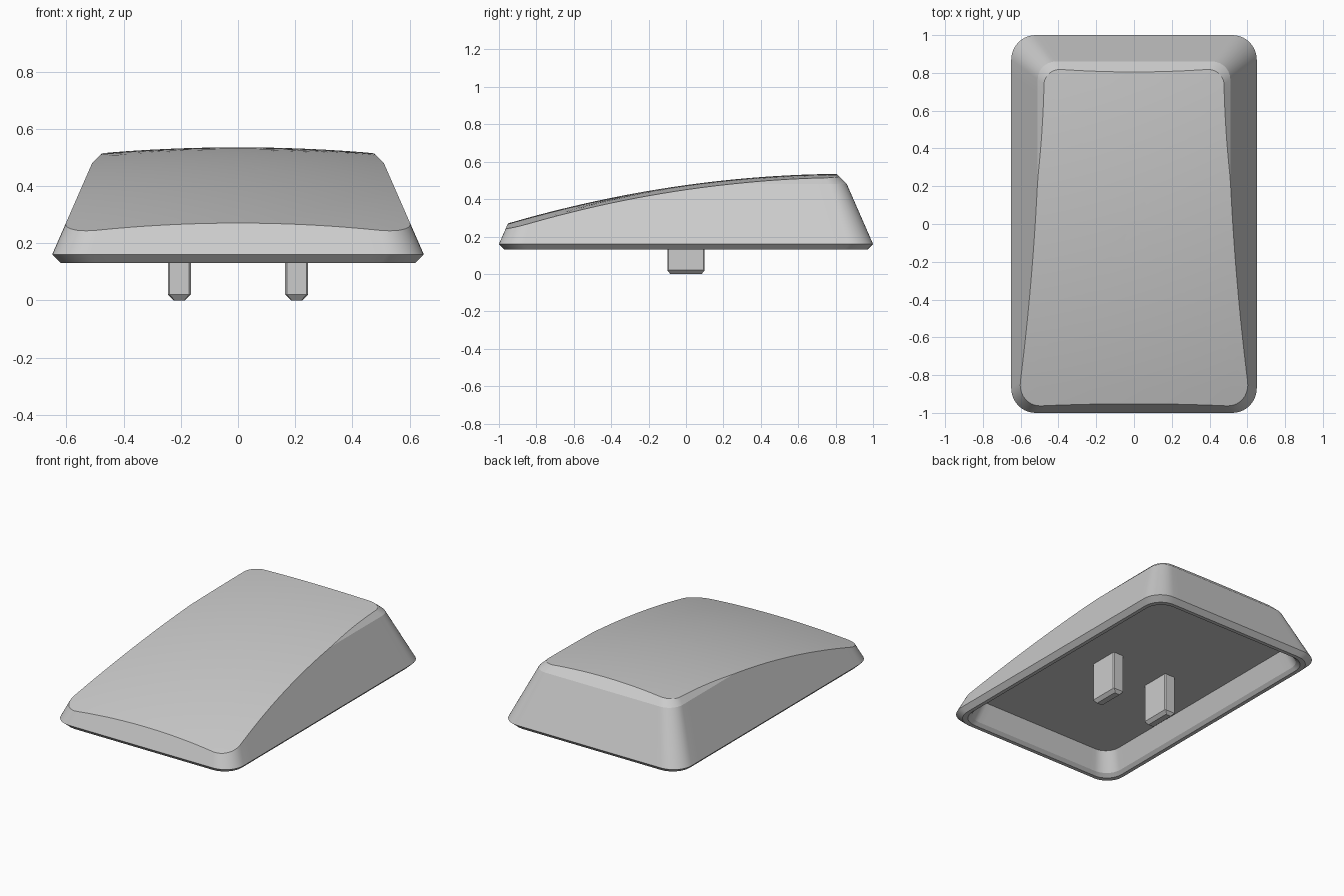
import bpy
import bmesh
import math
from mathutils import Vector

cube = bpy.data.objects.get("Cube")
if cube:
    bpy.data.objects.remove(cube, do_unlink=True)

HALF_X, HALF_Y, RADIUS = 0.65, 1.0, 0.13
RIM_Z, SHOULDER_Z, CEILING_Z = 0.16, 0.48, 0.273

plastic = bpy.data.materials.new("grey plastic")
plastic.use_nodes = True
GREY = (0.6, 0.6, 0.6, 1)
plastic.diffuse_color = GREY
plastic.node_tree.nodes["Principled BSDF"].inputs["Base Color"].default_value = GREY


def finish(name, bm, angle):
    bmesh.ops.recalc_face_normals(bm, faces=bm.faces)
    mesh = bpy.data.meshes.new(name)
    bm.to_mesh(mesh)
    bm.free()
    obj = bpy.data.objects.new(name, mesh)
    bpy.context.collection.objects.link(obj)
    mesh.materials.append(plastic)
    bpy.ops.object.select_all(action='DESELECT')
    obj.select_set(True)
    bpy.context.view_layer.objects.active = obj
    bpy.ops.object.shade_smooth_by_angle(angle=math.radians(angle))
    return obj


def outline(inset, corner_steps=10, edge_steps=24):
    """Rounded rectangle, shrunk by inset, with evenly divided straight sides."""
    r = RADIUS - 0.25 * inset
    cx, cy = HALF_X - inset - r, HALF_Y - inset - r
    corners = [(cx, cy), (-cx, cy), (-cx, -cy), (cx, -cy)]
    points = []
    for i, (x, y) in enumerate(corners):
        for s in range(corner_steps + 1):
            a = math.pi / 2 * (i + s / corner_steps)
            points.append(Vector((x + r * math.cos(a), y + r * math.sin(a))))
        nx, ny = corners[(i + 1) % 4]
        end = Vector((nx + r * math.cos(a), ny + r * math.sin(a)))
        start = points[-1]
        points += [start.lerp(end, s / edge_steps) for s in range(1, edge_steps)]
    return points


def top_height(p):
    """Convex top, rising to the back and falling to both sides."""
    return 0.475 + 0.139 * p.y - 0.08 * p.y ** 2 - 0.09 * p.x ** 2


def wall_inset(z):
    """Sloping wall with a chamfered shoulder."""
    return 0.4375 * (min(z, SHOULDER_Z) - RIM_Z) + max(0, z - SHOULDER_Z)


def flat_ring(inset, z):
    return [(p.x, p.y, z) for p in outline(inset)]


# Edge where the sloping walls meet the curved top
count = len(outline(0))
shoulder, edge = [], []
for i in range(count):
    z = 0.4
    for _ in range(10):
        p = outline(wall_inset(z))[i]
        z = top_height(p)
    edge.append((p.x, p.y, z))
    low = min(z, SHOULDER_Z)
    q = outline(wall_inset(low))[i]
    shoulder.append((q.x, q.y, low))

# Hollow shell: ceiling, inner wall, rim, outer wall, then the top
rings = [flat_ring(0.12, CEILING_Z), flat_ring(0.075, 0.15),
         flat_ring(0.055, 0.13), flat_ring(0.03, 0.13),
         flat_ring(0, RIM_Z), shoulder, edge]
TOP_RINGS = 12
for k in range(1, TOP_RINGS):
    f = 1 - k / TOP_RINGS
    ring = [Vector((x * f, y * f)) for x, y, _ in edge]
    rings.append([(p.x, p.y, top_height(p)) for p in ring])

bm = bmesh.new()
loops = [[bm.verts.new(co) for co in ring] for ring in rings]
bm.faces.new(loops[0])
for a, b in zip(loops, loops[1:]):
    for i in range(count):
        j = (i + 1) % count
        bm.faces.new((a[i], a[j], b[j], b[i]))
middle = bm.verts.new((0, 0, top_height(Vector((0, 0)))))
for i in range(count):
    bm.faces.new((loops[-1][i], loops[-1][(i + 1) % count], middle))
bmesh.ops.remove_doubles(bm, verts=bm.verts, dist=0.0001)
finish("key_shell", bm, 19)

# Two mounting stems with tapered tips
for name, side in (("left_stem", 1), ("right_stem", -1)):
    bm = bmesh.new()
    bmesh.ops.create_cube(bm, size=1)
    for v in bm.verts:
        v.co = (side * 0.205 + v.co.x * 0.08, v.co.y * 0.2,
                0.02 if v.co.z < 0 else CEILING_Z + 0.005)
    upright = [e for e in bm.edges
               if abs(e.verts[0].co.z - e.verts[1].co.z) > 0.1]
    bmesh.ops.bevel(bm, geom=upright, offset=0.006, segments=1, affect='EDGES')
    bottom = min(bm.faces, key=lambda f: f.calc_center_median().z)
    tip = bmesh.ops.extrude_face_region(bm, geom=[bottom])
    bmesh.ops.delete(bm, geom=[bottom], context='FACES_ONLY')
    for v in tip["geom"]:
        if isinstance(v, bmesh.types.BMVert):
            v.co = (side * 0.205 + (v.co.x - side * 0.205) * 0.5,
                    v.co.y * 0.84, 0)
    finish(name, bm, 19)
